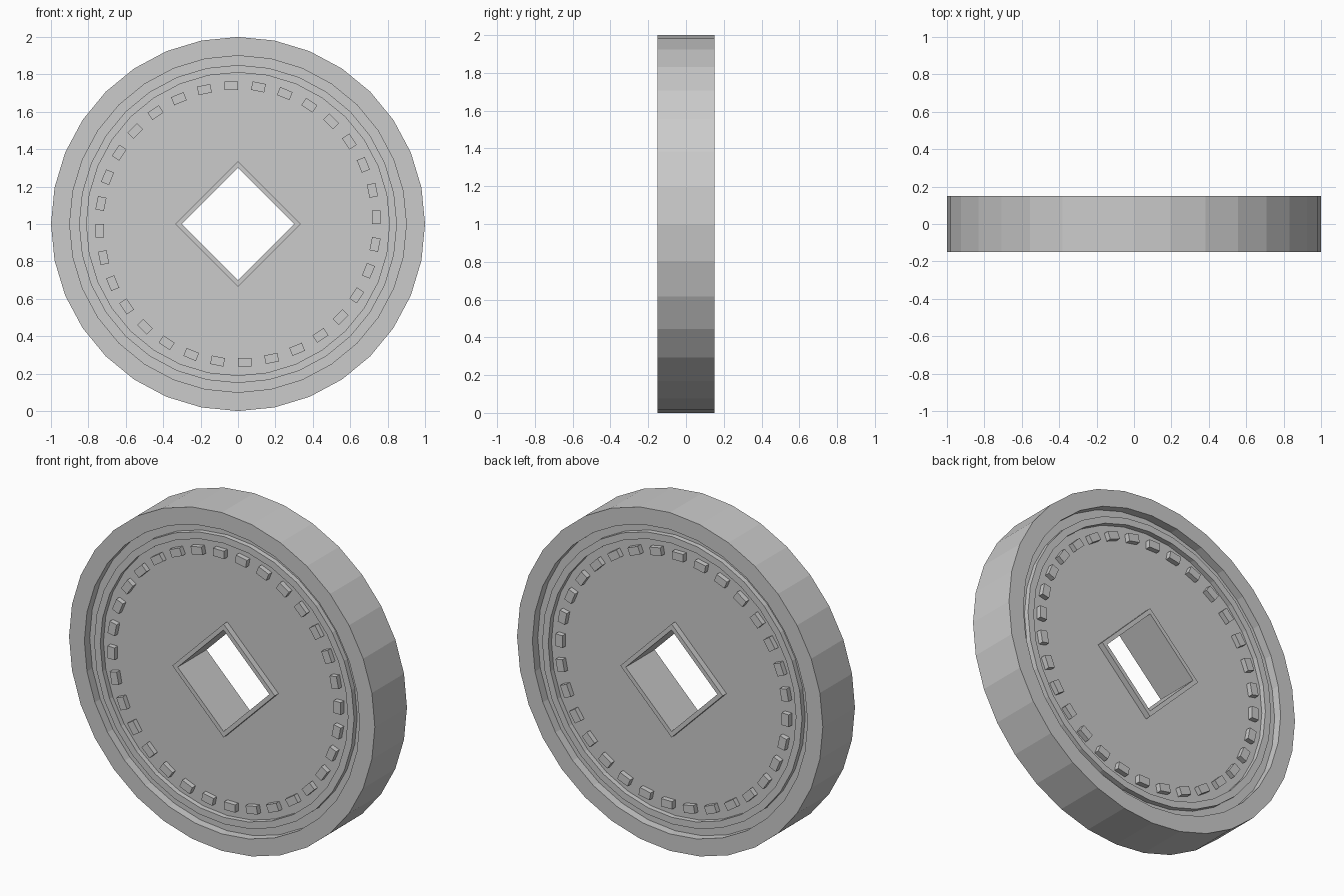
import bpy, bmesh, math
from mathutils import Matrix, Vector

if "Cube" in bpy.data.objects:
    bpy.data.objects.remove(bpy.data.objects["Cube"])

SIDES = 32
CENTRE = Vector((0, 0, 1))


def finish(bm, name):
    bmesh.ops.recalc_face_normals(bm, faces=bm.faces)
    mesh = bpy.data.meshes.new(name)
    bm.to_mesh(mesh)
    bm.free()
    obj = bpy.data.objects.new(name, mesh)
    bpy.context.collection.objects.link(obj)
    return obj


def loop(bm, radius, y, square):
    """One 32-point loop, either round or a square standing on its corner."""
    verts = []
    for i in range(SIDES):
        a = 2 * math.pi * i / SIDES
        c, s = math.cos(a), math.sin(a)
        r = radius / (abs(c) + abs(s)) if square else radius
        verts.append(bm.verts.new(CENTRE + Vector((r * c, y, r * s))))
    return verts


# Coin body: rim, groove, raised ring, field and frame of the square hole
RIM, FIELD, RING, FRAME = 0.15, 0.10, 0.13, 0.135
front = [(1.0, -RIM, 0), (0.9, -RIM, 0), (0.9, -FIELD, 0),
         (0.85, -FIELD, 0), (0.85, -RING, 0), (0.81, -RING, 0), (0.81, -FIELD, 0),
         (0.335, -FIELD, 1), (0.335, -FRAME, 1), (0.30, -FRAME, 1)]
back = [(r, -y, sq) for r, y, sq in reversed(front)]

bm = bmesh.new()
loops = [loop(bm, *p) for p in front + back]
for a, b in zip(loops, loops[1:] + loops[:1]):
    for i in range(SIDES):
        j = (i + 1) % SIDES
        bm.faces.new((a[i], a[j], b[j], b[i]))
finish(bm, "coin_body")

# Ring of small raised blocks on each face
BLOCK_TOP, BLOCK_BASE = 0.13, 0.09
for side, name in ((-1, "front_blocks"), (1, "back_blocks")):
    bm = bmesh.new()
    for k in range(SIDES):
        m = (Matrix.Translation(CENTRE)
             @ Matrix.Rotation(2 * math.pi * k / SIDES, 4, 'Y')
             @ Matrix.Translation((-0.036, side * (BLOCK_TOP + BLOCK_BASE) / 2, 0.74))
             @ Matrix.Diagonal((0.072, BLOCK_TOP - BLOCK_BASE, 0.046, 1)))
        bmesh.ops.create_cube(bm, size=1, matrix=m)
    finish(bm, name)
